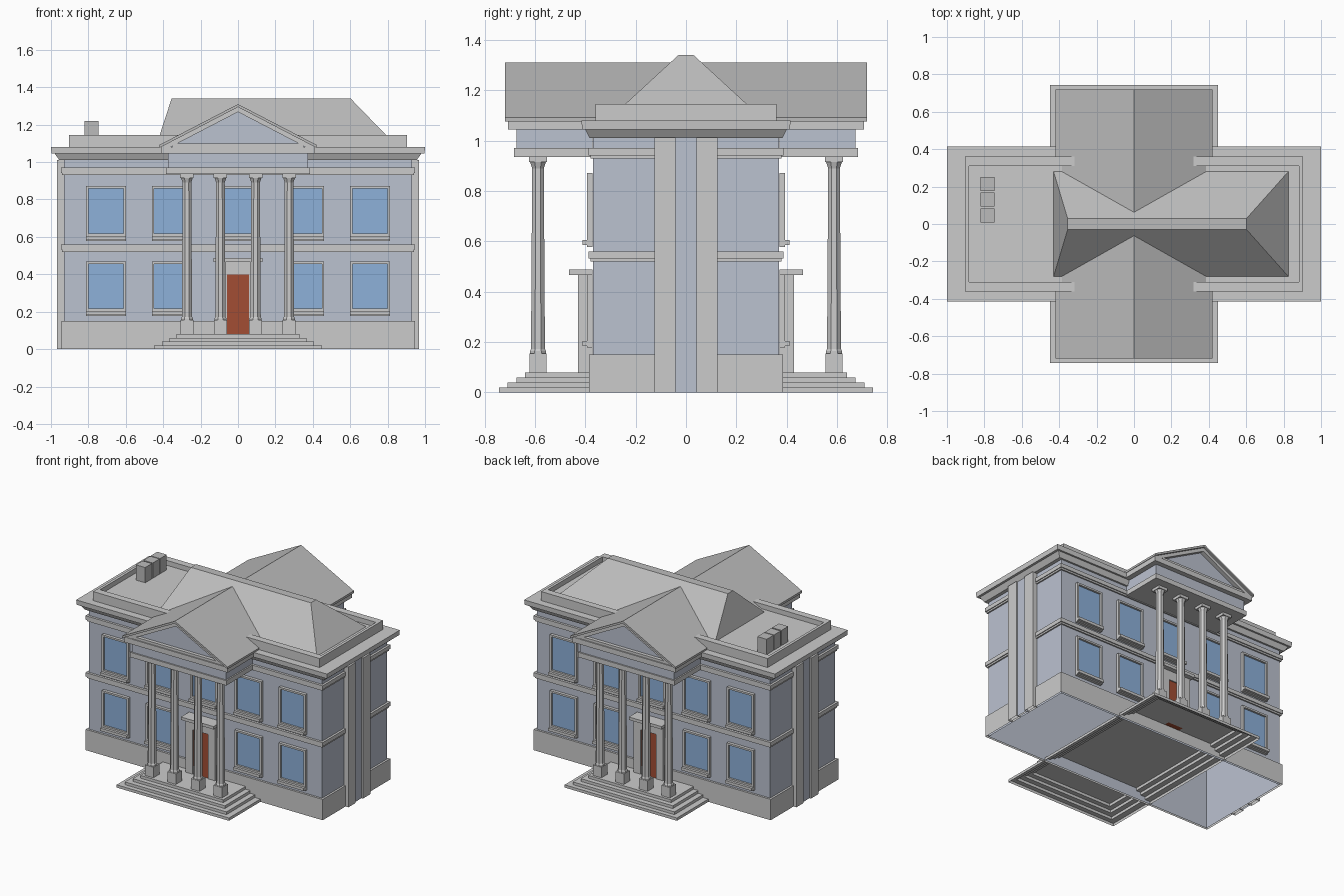
import bpy, bmesh, math

if "Cube" in bpy.data.objects:
    bpy.data.objects.remove(bpy.data.objects["Cube"])


def material(name, rgb):
    m = bpy.data.materials.new(name)
    m.diffuse_color = (*rgb, 1)
    m.use_nodes = True
    m.node_tree.nodes["Principled BSDF"].inputs["Base Color"].default_value = m.diffuse_color
    return m


WALL = material("wall_blue_grey", (0.50, 0.54, 0.63))
GLASS = material("window_blue", (0.27, 0.44, 0.70))
DOOR = material("door_brown", (0.36, 0.075, 0.033))
ROOF = material("roof_grey", (0.50, 0.50, 0.50))


def finish(name, bm, mat=None):
    bmesh.ops.recalc_face_normals(bm, faces=bm.faces)
    me = bpy.data.meshes.new(name)
    bm.to_mesh(me)
    bm.free()
    ob = bpy.data.objects.new(name, me)
    bpy.context.collection.objects.link(ob)
    if mat:
        me.materials.append(mat)
    return ob


def loft(name, rings, mat=None, caps=(True, True)):
    """Skin a stack of equal-length point rings."""
    bm = bmesh.new()
    vs = [[bm.verts.new(p) for p in r] for r in rings]
    n = len(vs[0])
    for a, b in zip(vs, vs[1:]):
        for i in range(n):
            j = (i + 1) % n
            bm.faces.new((a[i], a[j], b[j], b[i]))
    if caps[0]:
        bm.faces.new(vs[0][::-1])
    if caps[1]:
        bm.faces.new(vs[-1])
    return finish(name, bm, mat)


def rect(x0, x1, y0, y1, z):
    return [(x0, y0, z), (x1, y0, z), (x1, y1, z), (x0, y1, z)]


def tiers(name, steps, mat=None, caps=(True, True)):
    """Centred rectangular rings given as (half x, half y, z)."""
    return loft(name, [rect(-x, x, -y, y, z) for x, y, z in steps], mat, caps)


def box(name, x, y, z, mat=None, caps=(True, True)):
    x, y = sorted(x), sorted(y)
    return loft(name, [rect(*x, *y, z[0]), rect(*x, *y, z[1])], mat, caps)


def prism(name, profile, y0, y1, mat=None):
    """Extrude an x/z profile along y."""
    return loft(name, [[(x, y, z) for x, z in profile] for y in (y0, y1)], mat)


def column(name, x, y, profile, sides=8):
    a = [(i + 0.5) * math.tau / sides for i in range(sides)]
    return loft(name, [[(x + r * math.cos(t), y + r * math.sin(t), z) for t in a]
                       for r, z in profile])


# Main block, open underneath, with plinth and string courses
tiers("main_walls", ((0.93, 0.37, 0), (0.93, 0.37, 1.05)), WALL, (False, True))
tiers("plinth", ((0.945, 0.385, 0), (0.945, 0.385, 0.15), (0.93, 0.37, 0.15)),
      None, (False, False))
for z0, z1 in ((0.52, 0.56), (0.93, 0.97)):
    tiers("string_course", ((0.93, 0.37, z0), (0.94, 0.38, z0), (0.94, 0.38, z0 + 0.012),
                            (0.946, 0.387, z0 + 0.012), (0.946, 0.387, z1),
                            (0.93, 0.37, z1)), None, (False, False))

# Flared cornice
tiers("cornice", ((0.955, 0.383, 1.01), (0.98, 0.40, 1.045),
                  (0.997, 0.413, 1.045), (1.0, 0.415, 1.08)))

# Parapet ring with sunken deck
tiers("parapet", ((0.903, 0.36, 1.08), (0.903, 0.36, 1.145), (0.883, 0.31, 1.145),
                  (0.883, 0.31, 1.11)), None, (False, True))

# Hipped main roof
loft("hip_roof", [rect(-0.43, 0.825, -0.28, 0.28, 1.11),
                  rect(-0.355, 0.602, -0.03, 0.03, 1.34)], ROOF)

# Row of chimneys
for y in (0.045, 0.131, 0.214):
    box("chimney", (-0.82, -0.745), (y - 0.038, y + 0.038), (1.11, 1.22), ROOF)

# Side pilasters with wall strip between
for s in (-1, 1):
    box("side_strip", (s * 0.931, s * 0.957), (-0.042, 0.042), (0, 1.02), WALL,
        (False, True))
    for t in (-1, 1):
        box("side_pilaster", (s * 0.931, s * 0.968), (t * 0.042, t * 0.125), (0, 1.012),
            None, (False, True))

# Hollow stepped platform running under both porticos
stairs = []
for i, (hx, hy) in enumerate(((0.448, 0.743), (0.405, 0.71), (0.367, 0.674), (0.33, 0.64))):
    stairs += [(hx, hy, i * 0.02), (hx, hy, i * 0.02 + 0.02)]
tiers("stepped_platform", stairs, None, (False, True))


# Gable roof crossing the house front to back, with stepped raking cornice
def chevron(hx, z_eave, z_top, t):
    return [(-hx, z_eave), (0, z_top), (hx, z_eave),
            (hx, z_eave - t), (0, z_top - t), (-hx, z_eave - t)]


prism("gable_roof", chevron(0.42, 1.092, 1.31, 0.016), -0.72, 0.72, ROOF)
prism("raking_cornice", chevron(0.41, 1.083, 1.296, 0.028), -0.705, 0.705)
prism("tympanum", [(-0.38, 1.075), (0.38, 1.075), (0, 1.28)], -0.675, 0.675, WALL)


def window(x, z0, z1, s):
    """Framed window with projecting sill; s is the facade side."""
    h, f, w = 0.106, 0.013, s * 0.371
    frame_y = (w, s * 0.393)
    for t in (-1, 1):
        box("window_jamb", (x + t * (h - f), x + t * h), frame_y, (z0, z1))
    box("window_head", (x - h + f, x + h - f), frame_y, (z1 - f, z1))
    box("window_apron", (x - h + f, x + h - f), frame_y, (z0, z0 + 0.04))
    box("window_sill", (x - h, x + h), (w, s * 0.411), (z0 + 0.007, z0 + 0.027))
    box("window_pane", (x - h + f, x + h - f), (w, s * 0.379), (z0 + 0.04, z1 - f), GLASS)


for s in (-1, 1):
    # Facade windows
    for x in (-0.706, -0.355, 0.355, 0.706):
        window(x, 0.178, 0.469, s)
        window(x, 0.578, 0.872, s)
    window(0, 0.578, 0.872, s)

    # Door with surround and cap
    wall = s * 0.371
    box("door", (-0.06, 0.06), (wall, s * 0.422), (0.08, 0.40), DOOR)
    for t in (-1, 1):
        box("door_jamb", (t * 0.06, t * 0.118), (wall, s * 0.43), (0.08, 0.40))
    box("door_lintel", (-0.118, 0.118), (wall, s * 0.43), (0.40, 0.467))
    box("door_cap", (-0.13, 0.13), (wall, s * 0.465), (0.467, 0.488))

    # Portico columns
    for x in (-0.273, -0.094, 0.094, 0.273):
        y = s * 0.588
        box("column_pedestal", (x - 0.034, x + 0.034), (y - 0.034, y + 0.034), (0.08, 0.155))
        column("column_shaft", x, y, ((0.034, 0.155), (0.034, 0.165), (0.030, 0.172),
                                      (0.025, 0.89), (0.034, 0.915)))
        box("column_capital", (x - 0.036, x + 0.036), (y - 0.036, y + 0.036), (0.915, 0.937))

    # Portico entablature and pediment base
    box("architrave", (-0.385, 0.385), (wall, s * 0.683), (0.935, 0.97))
    box("frieze", (-0.375, 0.375), (wall, s * 0.673), (0.97, 1.045), WALL)
    box("portico_cornice", (-0.413, 0.413), (wall, s * 0.708), (1.045, 1.082))
    box("pediment_base", (-0.35, 0.35), (s * 0.66, s * 0.70), (1.082, 1.10))
